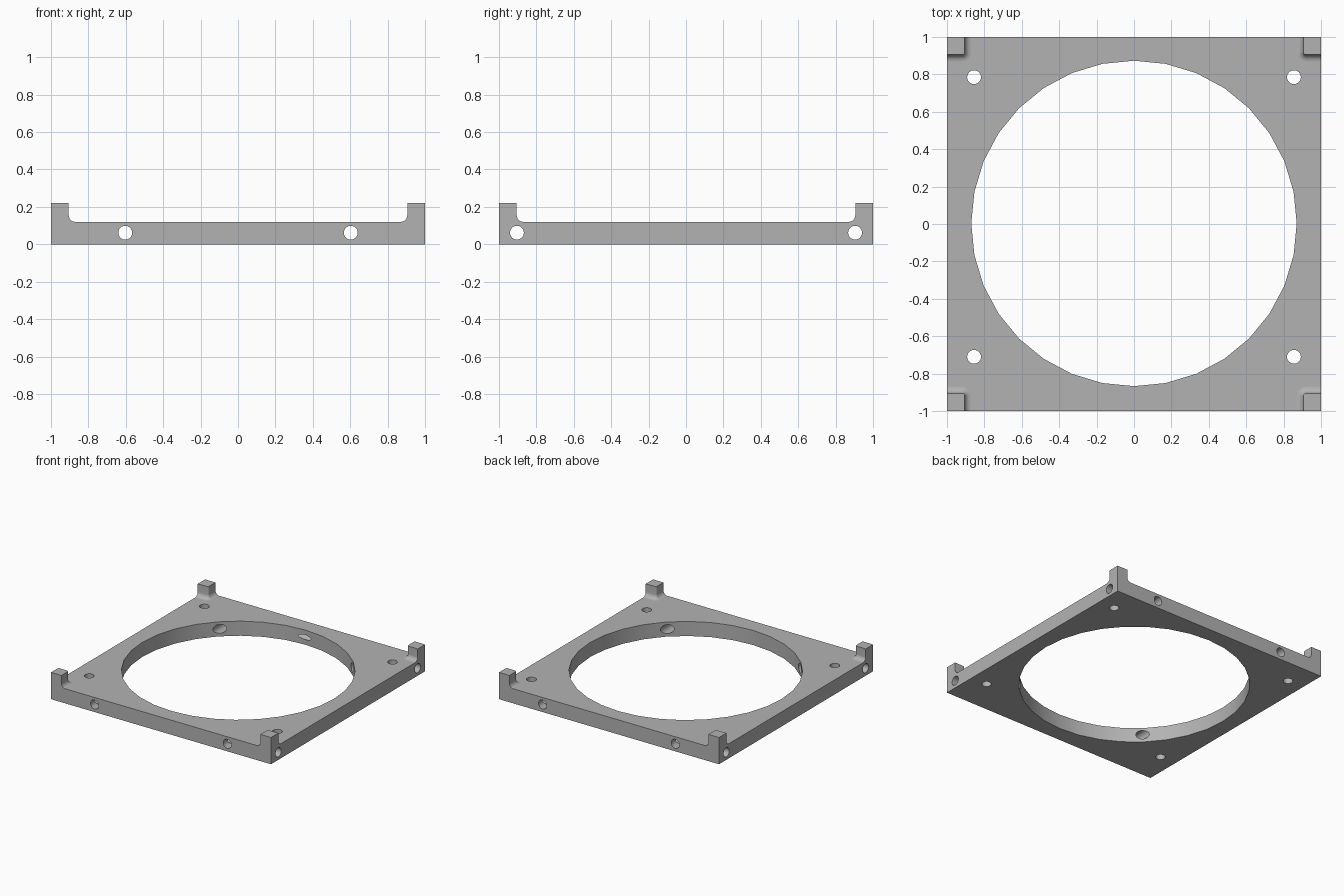
import bpy
import bmesh
import math
from mathutils import Matrix, Vector

cube = bpy.data.objects.get("Cube")
if cube:
    bpy.data.objects.remove(cube, do_unlink=True)

PLATE = 0.12        # plate thickness
TOP = 0.22          # top of the corner posts
INNER = 0.905       # inner side of the corner posts
FILLET = 0.035      # blend at the foot of each post
ROUND = 0.015       # rounding of the post's inner upright edge
HOLE = 0.037        # screw hole radius
HOLE_Z = 0.062

grey = bpy.data.materials.new("plain grey")
grey.use_nodes = True
colour = (0.45, 0.45, 0.45, 1)
grey.diffuse_color = colour
grey.node_tree.nodes["Principled BSDF"].inputs["Base Color"].default_value = colour


def make_object(name, bm):
    bmesh.ops.recalc_face_normals(bm, faces=bm.faces)
    mesh = bpy.data.meshes.new(name)
    bm.to_mesh(mesh)
    bm.free()
    obj = bpy.data.objects.new(name, mesh)
    obj.data.materials.append(grey)
    bpy.context.collection.objects.link(obj)
    return obj


def activate(obj):
    bpy.ops.object.select_all(action='DESELECT')
    obj.select_set(True)
    bpy.context.view_layer.objects.active = obj


def cut_cylinders(target, centres, radius, depth, axis, sides):
    """Drill parallel round holes through the target."""
    bm = bmesh.new()
    turn = Vector((0, 0, 1)).rotation_difference(Vector(axis)).to_matrix().to_4x4()
    for c in centres:
        bmesh.ops.create_cone(bm, cap_ends=True, segments=sides, radius1=radius,
                              radius2=radius, depth=depth,
                              matrix=Matrix.Translation(c) @ turn)
    cutter = make_object("hole_cutter", bm)
    cutter.hide_render = True
    mod = target.modifiers.new("holes", 'BOOLEAN')
    mod.operation = 'DIFFERENCE'
    mod.solver = 'EXACT'
    mod.object = cutter
    activate(target)
    bpy.ops.object.modifier_apply(modifier=mod.name)
    bpy.data.objects.remove(cutter, do_unlink=True)


# Square plate
bm = bmesh.new()
bmesh.ops.create_cube(bm, size=1, matrix=Matrix.Translation((0, 0, PLATE / 2))
                      @ Matrix.Diagonal((2, 2, PLATE, 1)))
plate = make_object("plate", bm)

# Large opening, upright screw holes and the two pairs of cross holes
cut_cylinders(plate, [(0, 0.003, PLATE / 2)], 0.87, 1, (0, 0, 1), 32)
cut_cylinders(plate, [(x, y, PLATE / 2) for x in (-0.855, 0.855) for y in (-0.71, 0.785)],
              HOLE, 1, (0, 0, 1), 24)
cut_cylinders(plate, [(x, 0, HOLE_Z) for x in (-0.603, 0.603)], HOLE, 3, (0, 1, 0), 24)
cut_cylinders(plate, [(0, y, HOLE_Z) for y in (-0.904, 0.904)], HOLE, 3, (1, 0, 0), 24)


def corner_post(name, sx, sy):
    """Post whose rounded inner corner flares into the plate."""
    bm = bmesh.new()
    flare = [math.radians(90 * i / 6) for i in range(7)]
    levels = [(FILLET * (1 - math.sin(a)), PLATE + FILLET * (1 - math.cos(a))) for a in flare]
    levels.append((0, TOP))
    rings = []
    for d, z in levels:
        r = ROUND + d
        centre = INNER + ROUND
        pts = [(1, 1), (INNER - d, 1)]
        for i in range(7):
            a = math.radians(180 + 90 * i / 6)
            pts.append((centre + r * math.cos(a), centre + r * math.sin(a)))
        pts.append((1, INNER - d))
        rings.append([bm.verts.new((sx * x, sy * y, z)) for x, y in pts])
    for low, high in zip(rings, rings[1:]):
        for i in range(len(low)):
            j = (i + 1) % len(low)
            bm.faces.new((low[i], low[j], high[j], high[i]))
    bm.faces.new(rings[0])
    bm.faces.new(rings[-1])
    return make_object(name, bm)


# Corner posts
parts = [plate]
for side, sx in (("left", 1), ("right", -1)):
    for end, sy in (("front", -1), ("back", 1)):
        parts.append(corner_post(f"{end}_{side}_post", sx, sy))

for part in parts:
    activate(part)
    bpy.ops.object.shade_smooth_by_angle(angle=math.radians(30))
